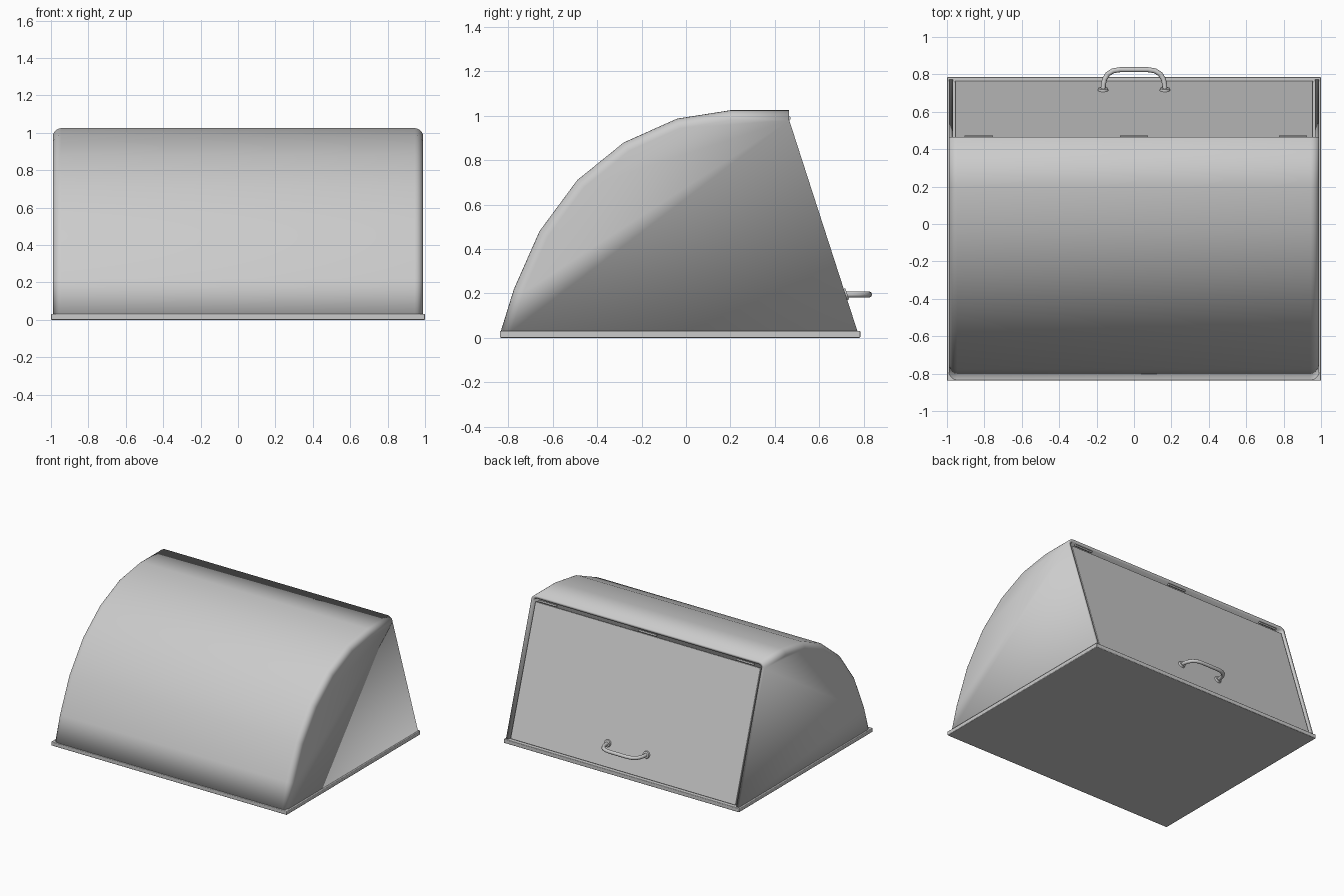
import bpy, bmesh, math
from mathutils import Vector, Matrix

if "Cube" in bpy.data.objects:
    bpy.data.objects.remove(bpy.data.objects["Cube"])

# Shared dimensions: side profile (y, z) of the curved roof, and the slanted back
ROOF = [(-0.834, 0.03), (-0.775, 0.22), (-0.66, 0.48), (-0.49, 0.71),
        (-0.28, 0.88), (-0.04, 0.987), (0.20, 1.025), (0.465, 1.025)]
BACK_FOOT = Vector((0.772, 0.03))
HALF, R, SEG = 0.99, 0.045, 5
BACK_TOP = Vector((0.465, 1.025 - R))
SLOPE = (BACK_TOP - BACK_FOOT).normalized()
OUT = Vector((SLOPE.y, -SLOPE.x))


def finish(name, bm, angle=30):
    mesh = bpy.data.meshes.new(name)
    bm.to_mesh(mesh)
    bm.free()
    obj = bpy.data.objects.new(name, mesh)
    bpy.context.collection.objects.link(obj)
    bpy.ops.object.select_all(action='DESELECT')
    obj.select_set(True)
    bpy.context.view_layer.objects.active = obj
    bpy.ops.object.shade_smooth_by_angle(angle=math.radians(angle))
    return obj


def bevel_mod(obj, width):
    b = obj.modifiers.new("soft_edges", 'BEVEL')
    b.width, b.segments = width, 2


def inset_dirs(pts):
    # mitred inward direction at each roof point
    pts = [Vector(p) for p in pts]
    ns = []
    for a, b in zip(pts, pts[1:]):
        d = (b - a).normalized()
        ns.append(Vector((d.y, -d.x)))
    dirs = []
    for a, b in zip(ns, ns[1:]):
        m = (a + b).normalized()
        dirs.append(m / m.dot(a))
    first = Vector((1, 0)) / ns[0].x
    return pts, [first] + dirs + [ns[-1]]


# Base plate
bm = bmesh.new()
bmesh.ops.create_cube(bm, size=1, matrix=Matrix.Translation((0, -0.0265, 0.0155))
                      @ Matrix.Diagonal((2.0, 1.623, 0.031, 1)))
bevel_mod(finish("base_plate", bm), 0.004)

# Body shell: roof swept along the profile with rounded side edges, open back
bm = bmesh.new()
pts, dirs = inset_dirs(ROOF)
arc = [(HALF - R + R * math.sin(t), R * (1 - math.cos(t)))
       for t in (math.pi / 2 * k / SEG for k in range(SEG + 1))]
section = [(-x, d) for x, d in reversed(arc)] + arc
rows = []
for p, n in zip(pts, dirs):
    rows.append([bm.verts.new((x, *(p + n * d))) for x, d in section])
for a, b in zip(rows, rows[1:]):
    for i in range(len(section) - 1):
        bm.faces.new((a[i], a[i + 1], b[i + 1], b[i]))
for end, x in ((0, -HALF), (-1, HALF)):
    foot = bm.verts.new((x, *BACK_FOOT))
    loop = [r[end] for r in rows] + [foot]
    bm.faces.new(loop if end == 0 else loop[::-1])
for f in bm.faces:
    f.normal_update()
    c = f.calc_center_median() - Vector((0, 0.1, 0.3))
    if f.normal.dot(c) < 0:
        f.normal_flip()
shell = finish("body_shell", bm)
s = shell.modifiers.new("wall", 'SOLIDIFY')
s.thickness, s.offset, s.use_even_offset = 0.022, -1, True

# Slanted door, set just inside the rim
bm = bmesh.new()
length = (BACK_TOP - BACK_FOOT).length
mid = BACK_FOOT + SLOPE * (length / 2 + 0.002) - OUT * 0.014
frame = Matrix(((1, 0, 0, 0), (0, OUT.x, SLOPE.x, mid.x),
                (0, OUT.y, SLOPE.y, mid.y), (0, 0, 0, 1)))
bmesh.ops.create_cube(bm, size=1, matrix=frame @ Matrix.Diagonal((1.914, 0.02, length - 0.012, 1)))
bevel_mod(finish("door", bm), 0.003)

# Hinge barrels along the top of the door
for i, x in enumerate((-0.83, 0, 0.85)):
    bm = bmesh.new()
    bmesh.ops.create_cone(bm, cap_ends=True, segments=12, radius1=0.009, radius2=0.009, depth=0.15,
                          matrix=Matrix.Translation((x, 0.463, 0.988))
                          @ Matrix.Rotation(math.pi / 2, 4, 'Y'))
    finish(f"hinge_{i + 1}", bm)

# Handle: bent rod with a small round foot at each end
HZ = 0.195
door_y = BACK_FOOT.x + SLOPE.x / SLOPE.y * (HZ - 0.03)
half = [(0.165, door_y - 0.01), (0.164, 0.745), (0.157, 0.775), (0.14, 0.802),
        (0.112, 0.819), (0.075, 0.825)]
path = [(-x, y) for x, y in half] + half[::-1]
curve = bpy.data.curves.new("handle", 'CURVE')
curve.dimensions = '3D'
curve.bevel_depth, curve.bevel_resolution = 0.0135, 3
curve.use_fill_caps = True
sp = curve.splines.new('POLY')
sp.points.add(len(path) - 1)
for q, (x, y) in zip(sp.points, path):
    q.co = (x, y, HZ, 1)
sp.use_smooth = True
bpy.context.collection.objects.link(bpy.data.objects.new("handle", curve))

tilt = Vector((0, OUT.x, OUT.y)).to_track_quat('Z', 'Y').to_matrix().to_4x4()
for side, x in (("left", -0.165), ("right", 0.165)):
    bm = bmesh.new()
    bmesh.ops.create_cone(bm, cap_ends=True, segments=20, radius1=0.029, radius2=0.025, depth=0.016,
                          matrix=Matrix.Translation((x, door_y, HZ)) @ tilt)
    finish(f"handle_foot_{side}", bm)
